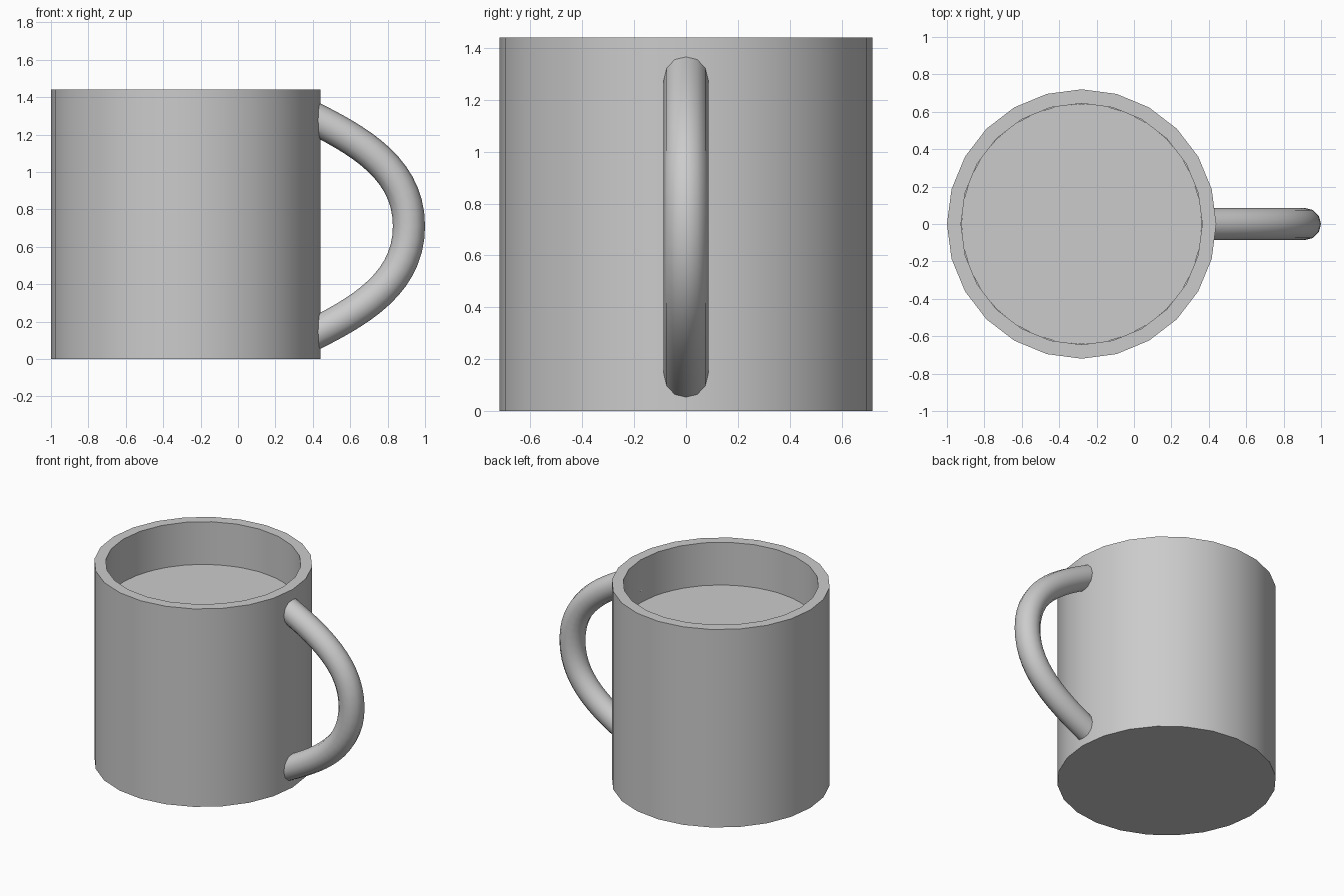
import bpy, bmesh, math

if "Cube" in bpy.data.objects:
    bpy.data.objects.remove(bpy.data.objects["Cube"])

CX, SIDES, HEIGHT = -0.28, 24, 1.44


def finish(name, bm, angle=35):
    bmesh.ops.recalc_face_normals(bm, faces=bm.faces)
    mesh = bpy.data.meshes.new(name)
    bm.to_mesh(mesh)
    bm.free()
    ob = bpy.data.objects.new(name, mesh)
    bpy.context.collection.objects.link(ob)
    bpy.ops.object.select_all(action='DESELECT')
    ob.select_set(True)
    bpy.context.view_layer.objects.active = ob
    bpy.ops.object.shade_smooth_by_angle(angle=math.radians(angle))
    return ob


def ring(bm, radius, z, sides=SIDES):
    return [bm.verts.new((CX + radius * math.cos(2 * math.pi * i / sides),
                          radius * math.sin(2 * math.pi * i / sides), z))
            for i in range(sides)]


def bridge(bm, a, b):
    for i in range(len(a)):
        j = (i + 1) % len(a)
        bm.faces.new((a[i], a[j], b[j], b[i]))


# Hollow cup: outer wall, flat rim, inner wall, floor
bm = bmesh.new()
rings = [ring(bm, r, z) for r, z in
         [(0.72, 0), (0.72, HEIGHT), (0.645, HEIGHT), (0.645, 0.08)]]
for a, b in zip(rings, rings[1:]):
    bridge(bm, a, b)
bm.faces.new(rings[0])
bm.faces.new(rings[-1])
finish("cup", bm)

# Drink surface inside the cup
bm = bmesh.new()
bm.faces.new(ring(bm, 0.643, 1.13, 32))
finish("drink_surface", bm)

# Handle: round tube swept along a symmetric bow, ends sunk in the wall
MID, TUBE, N = 0.71, 0.086, 12
ctrl = [(0.40, 1.29), (0.66, 1.16), (0.914, 1.01), (0.914, MID)]


def bow(t):
    s = 1 - t
    w = (s ** 3, 3 * s * s * t, 3 * s * t * t, t ** 3)
    d = (-s * s, s * s - 2 * s * t, 2 * s * t - t * t, t * t)
    return [sum(k * p[i] for k, p in zip(c, ctrl)) for c in (w, d) for i in (0, 1)]


upper = [bow(i / 14) for i in range(15)]
lower = [(x, 2 * MID - z, -dx, dz) for x, z, dx, dz in reversed(upper[:-1])]
bm = bmesh.new()
loops = []
for x, z, dx, dz in upper + lower:
    length = math.hypot(dx, dz)
    nx, nz = -dz / length, dx / length
    loop = []
    for k in range(N):
        a = 2 * math.pi * k / N
        c = TUBE * math.cos(a)
        loop.append(bm.verts.new((x + nx * c, TUBE * math.sin(a), z + nz * c)))
    loops.append(loop)
for a, b in zip(loops, loops[1:]):
    bridge(bm, a, b)
bm.faces.new(loops[0])
bm.faces.new(loops[-1])
finish("handle", bm, 40)
